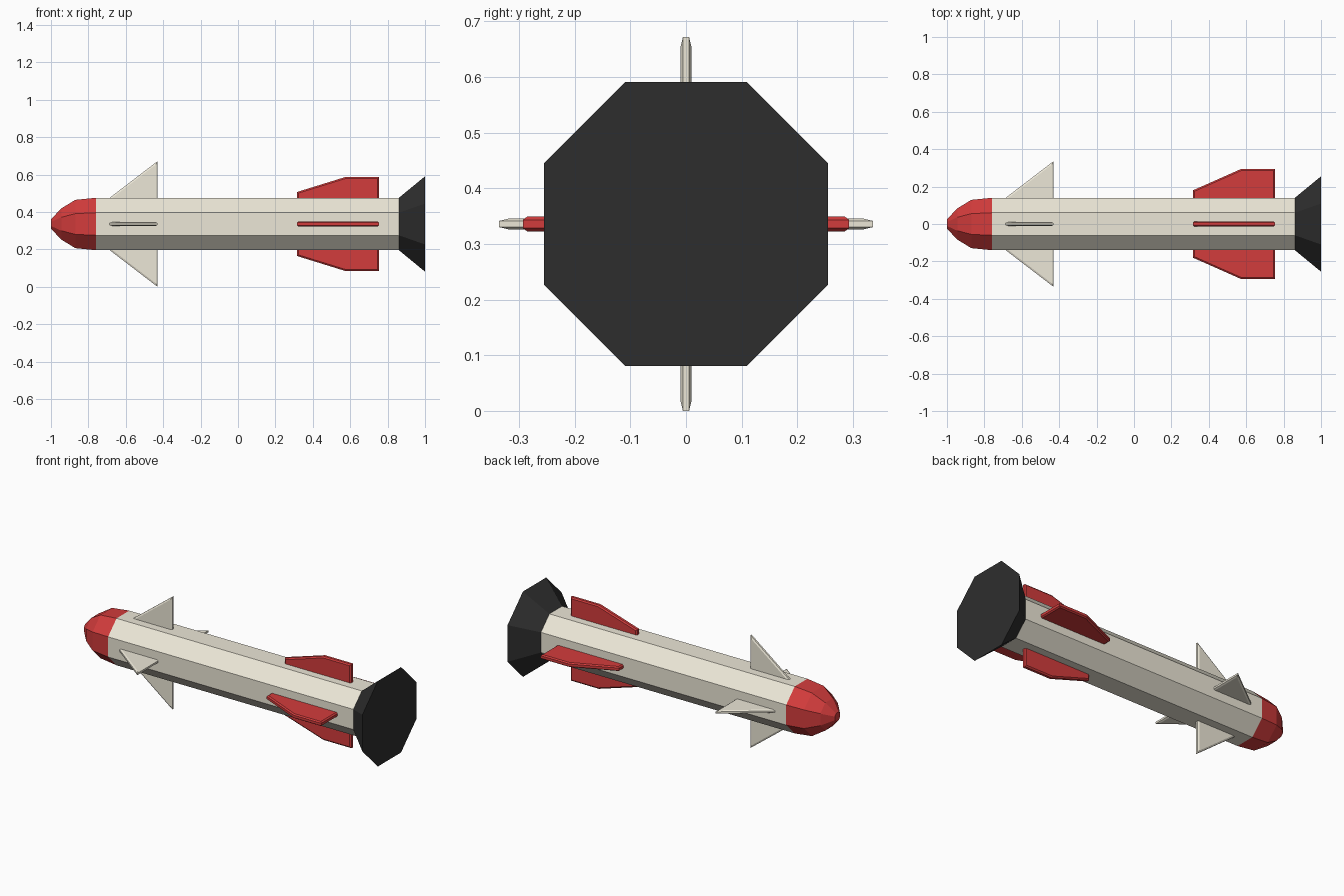
import bpy, bmesh, math
from mathutils import Matrix

if "Cube" in bpy.data.objects:
    bpy.data.objects.remove(bpy.data.objects["Cube"])

AXIS_Z = 0.336


def material(name, rgb):
    m = bpy.data.materials.new(name)
    m.diffuse_color = (*rgb, 1)
    m.use_nodes = True
    m.node_tree.nodes["Principled BSDF"].inputs["Base Color"].default_value = m.diffuse_color
    return m


cream = material("cream", (0.84, 0.80, 0.68))
red = material("red", (0.65, 0.045, 0.045))
dark = material("dark", (0.027, 0.027, 0.027))


def finish(bm, name, mat):
    bmesh.ops.recalc_face_normals(bm, faces=bm.faces)
    mesh = bpy.data.meshes.new(name)
    bm.to_mesh(mesh)
    bm.free()
    mesh.materials.append(mat)
    obj = bpy.data.objects.new(name, mesh)
    obj.location.z = AXIS_Z
    bpy.context.collection.objects.link(obj)


def octagon_shell(name, profile, mat, cap_first=False, cap_last=False):
    """Loft eight-sided rings along x; profile is (x, distance to flat)."""
    k = 0.43
    shape = [(1, k), (k, 1), (-k, 1), (-1, k), (-1, -k), (-k, -1), (k, -1), (1, -k)]
    bm = bmesh.new()
    rings = [[bm.verts.new((x, r * a, r * b)) for a, b in shape] for x, r in profile]
    for p, q in zip(rings, rings[1:]):
        for i in range(8):
            j = (i + 1) % 8
            bm.faces.new((p[i], p[j], q[j], q[i]))
    if cap_first:
        bm.faces.new(rings[0])
    if cap_last:
        bm.faces.new(rings[-1])
    finish(bm, name, mat)


def fin(name, outline, half, chamfer, angle, mat):
    """Flat plate with chamfered rims, outline in (x, radius), turned about x."""
    bm = bmesh.new()
    face = bm.faces.new([bm.verts.new((x, -0.55 * half, r)) for x, r in outline])
    ext = bmesh.ops.extrude_face_region(bm, geom=[face])
    top = [v for v in ext["geom"] if isinstance(v, bmesh.types.BMVert)]
    bmesh.ops.translate(bm, verts=top, vec=(0, 1.1 * half, 0))
    bmesh.ops.recalc_face_normals(bm, faces=bm.faces)
    bm.normal_update()
    sides = [f for f in bm.faces if abs(f.normal.y) > 0.9]
    bmesh.ops.inset_individual(bm, faces=sides, thickness=chamfer,
                               depth=0.45 * half, use_even_offset=True)
    bmesh.ops.rotate(bm, verts=bm.verts, cent=(0, 0, 0),
                     matrix=Matrix.Rotation(angle, 3, 'X'))
    finish(bm, name, mat)


# Nose, body and flared exhaust
octagon_shell("nose_cone", [(-1.0, 0.025), (-0.945, 0.083), (-0.87, 0.129), (-0.76, 0.14)],
              red, cap_first=True)
octagon_shell("body_tube", [(-0.76, 0.14), (0.86, 0.14)], cream)
octagon_shell("exhaust_nozzle", [(0.86, 0.14), (1.0, 0.255)], dark, cap_last=True)

# Four front fins and four tail fins; the horizontal tail fins are taller
for i, side in enumerate(("top", "left", "bottom", "right")):
    angle = i * math.pi / 2
    fin("front_fin_" + side, [(-0.712, 0.12), (-0.43, 0.12), (-0.43, 0.336)],
        0.01, 0.009, angle, cream)
    lead, tip = (0.18, 0.293) if i % 2 else (0.171, 0.25)
    fin("tail_fin_" + side,
        [(0.315, 0.12), (0.755, 0.12), (0.755, tip), (0.57, tip), (0.315, lead)],
        0.0135, 0.008, angle, red)
